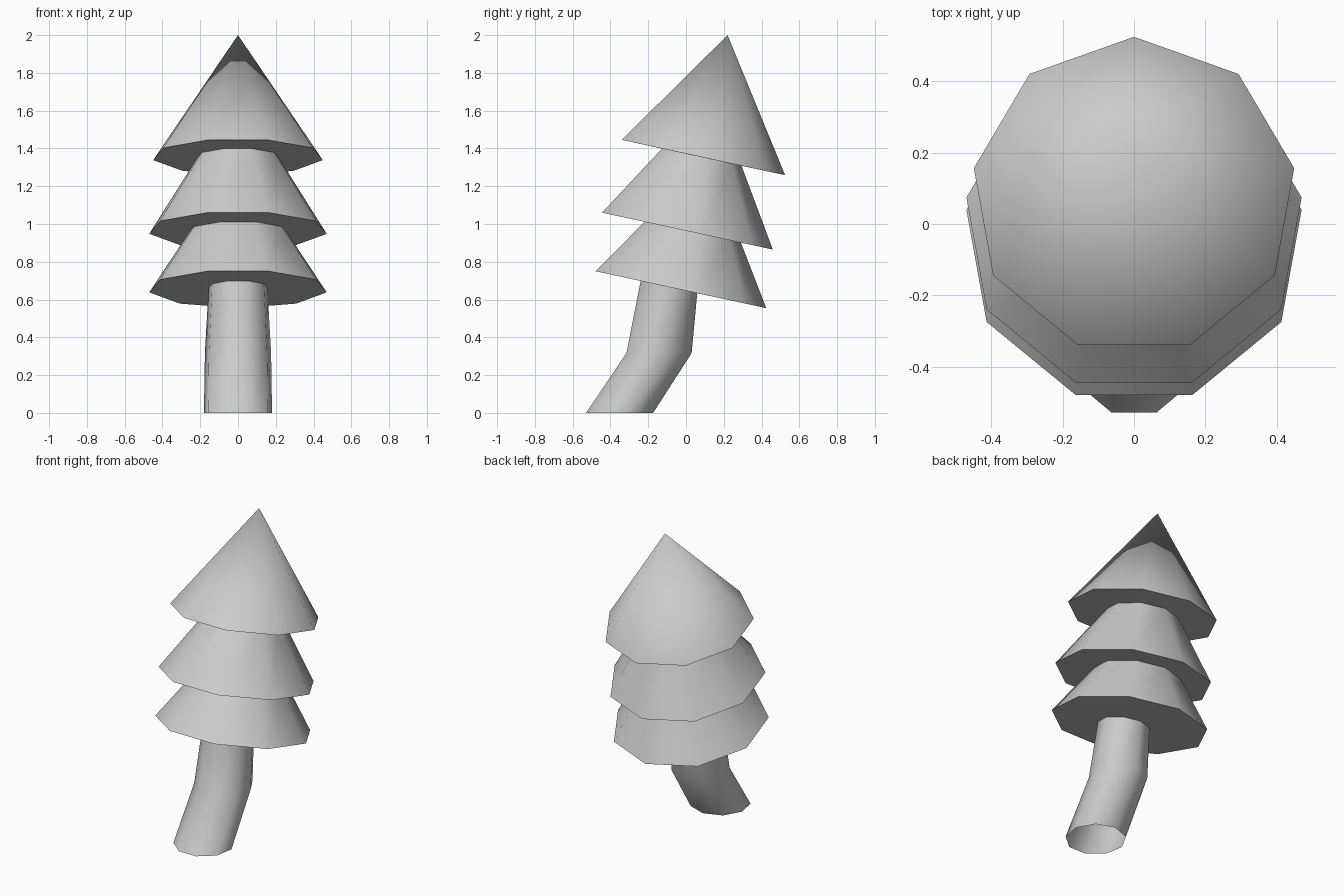
import bpy, bmesh
from math import sin, cos, tau, radians

if "Cube" in bpy.data.objects:
    bpy.data.objects.remove(bpy.data.objects["Cube"])

SIDES = 9
LEAN = radians(12.2)


def sweep(name, rings, tip=None):
    """Skin nine-sided rings given as (y, z, radius, tilt), optionally closed to a tip."""
    bm = bmesh.new()
    loops = []
    for y, z, r, t in rings:
        loop = []
        for i in range(SIDES):
            a = tau * i / SIDES
            loop.append(bm.verts.new((-r * sin(a), y + r * cos(a) * cos(t), z - r * cos(a) * sin(t))))
        loops.append(loop)
    for lo, hi in zip(loops, loops[1:]):
        for i in range(SIDES):
            j = (i + 1) % SIDES
            bm.faces.new((lo[i], lo[j], hi[j], hi[i]))
    if tip:
        v = bm.verts.new((0, *tip))
        for i in range(SIDES):
            bm.faces.new((loops[-1][i], loops[-1][(i + 1) % SIDES], v))
    mesh = bpy.data.meshes.new(name)
    bm.to_mesh(mesh)
    bm.free()
    obj = bpy.data.objects.new(name, mesh)
    bpy.context.collection.objects.link(obj)
    bpy.ops.object.select_all(action='DESELECT')
    obj.select_set(True)
    bpy.context.view_layer.objects.active = obj
    bpy.ops.object.shade_smooth_by_angle(angle=radians(60))
    return obj


# Rings where each part meets the underside of the next
trunk_top = (-0.095, 0.667, 0.158, LEAN)
lower_top = (0.028, 0.958, 0.269, LEAN)
middle_top = (0.077, 1.355, 0.222, LEAN)

# Bent trunk, open at the ground
sweep("trunk", [(-0.357, 0, 0.183, 0), (-0.148, 0.317, 0.178, 0), trunk_top])

# Three leaning foliage tiers: underside, then sloping skirt
sweep("lower_foliage", [trunk_top, (-0.0415, 0.6555, 0.477, LEAN), lower_top])
sweep("middle_foliage", [lower_top, (-0.0065, 0.9655, 0.477, LEAN), middle_top])
sweep("top_foliage", [middle_top, (0.079, 1.355, 0.456, LEAN)], tip=(0.22, 2.0))
